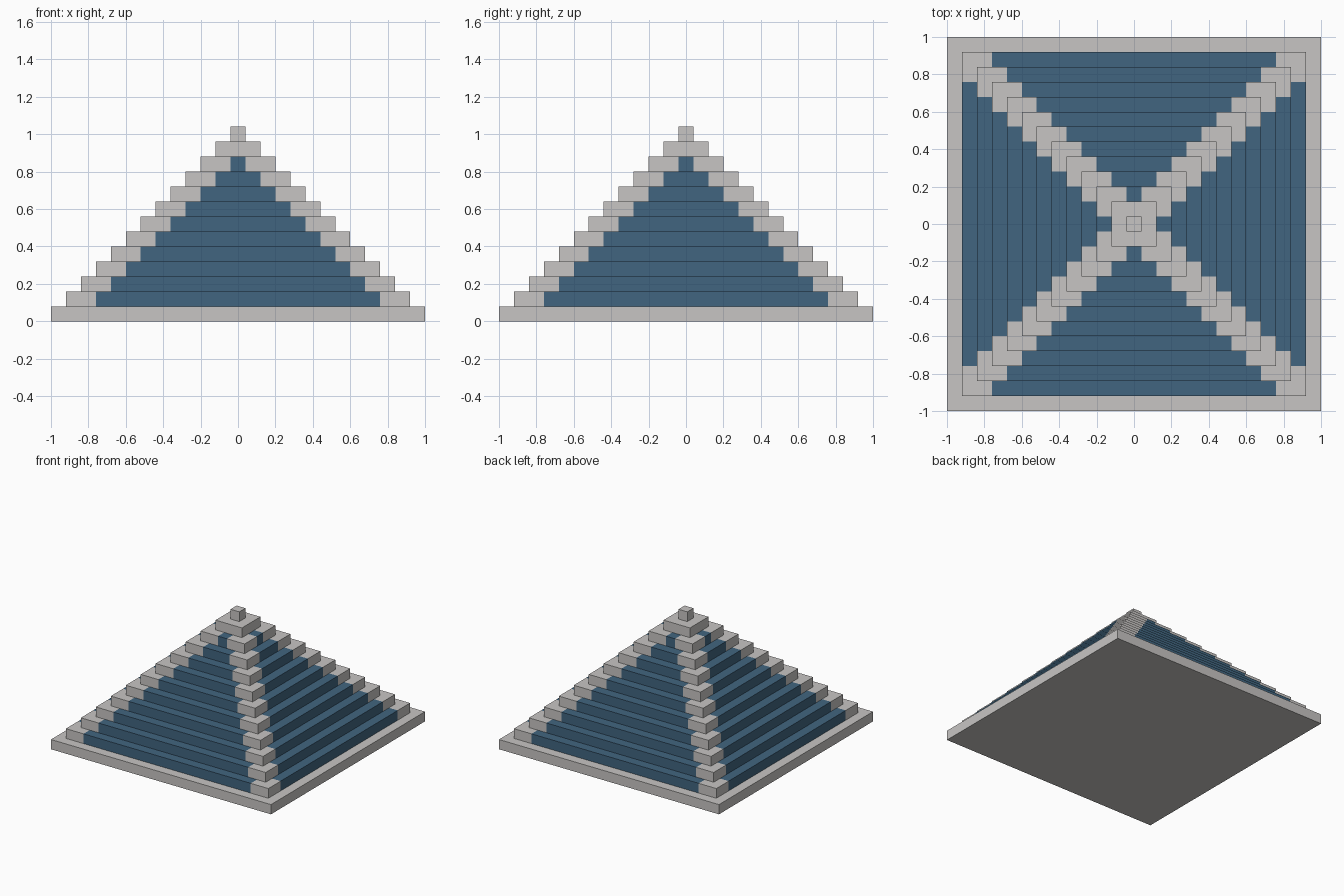
import bpy, bmesh

if "Cube" in bpy.data.objects:
    bpy.data.objects.remove(bpy.data.objects["Cube"])

STEP = 0.08      # height and inset of every tier
TIERS = 13
CORNER = 0.16    # width of the pale corner blocks


def material(name, rgb):
    m = bpy.data.materials.new(name)
    m.diffuse_color = (*rgb, 1)
    m.use_nodes = True
    m.node_tree.nodes["Principled BSDF"].inputs["Base Color"].default_value = m.diffuse_color
    return m


stone = material("pale stone", (0.575, 0.56, 0.55))
blue = material("slate blue", (0.053, 0.13, 0.214))


def tier(name, half, z, banded):
    """Square slab; a banded slab is cut so the sides are blue between its corners."""
    bm = bmesh.new()
    bmesh.ops.create_cube(bm, size=1)
    for v in bm.verts:
        v.co = (v.co.x * 2 * half, v.co.y * 2 * half, z + (v.co.z + 0.5) * STEP)
    if banded:
        cut = half - CORNER
        for axis in ((1, 0, 0), (0, 1, 0)):
            for s in (-1, 1):
                bmesh.ops.bisect_plane(bm, geom=bm.verts[:] + bm.edges[:] + bm.faces[:],
                                       plane_co=[a * s * cut for a in axis], plane_no=axis)
        for f in bm.faces:
            c = f.calc_center_median()
            f.material_index = int(min(abs(c.x), abs(c.y)) < cut)
    # hidden undersides are dropped on all but the base
    if z > 0:
        bmesh.ops.delete(bm, geom=[f for f in bm.faces if f.normal.z < -0.5], context='FACES')
    me = bpy.data.meshes.new(name)
    bm.to_mesh(me)
    bm.free()
    me.materials.append(stone)
    me.materials.append(blue)
    bpy.context.collection.objects.link(bpy.data.objects.new(name, me))


# base slab, ten banded roof steps, plain cap and finial
for i in range(TIERS):
    name = {0: "base_slab", 11: "cap", 12: "finial"}.get(i, f"roof_step_{i:02d}")
    tier(name, 1 - STEP * i, STEP * i, 1 <= i <= 10)
